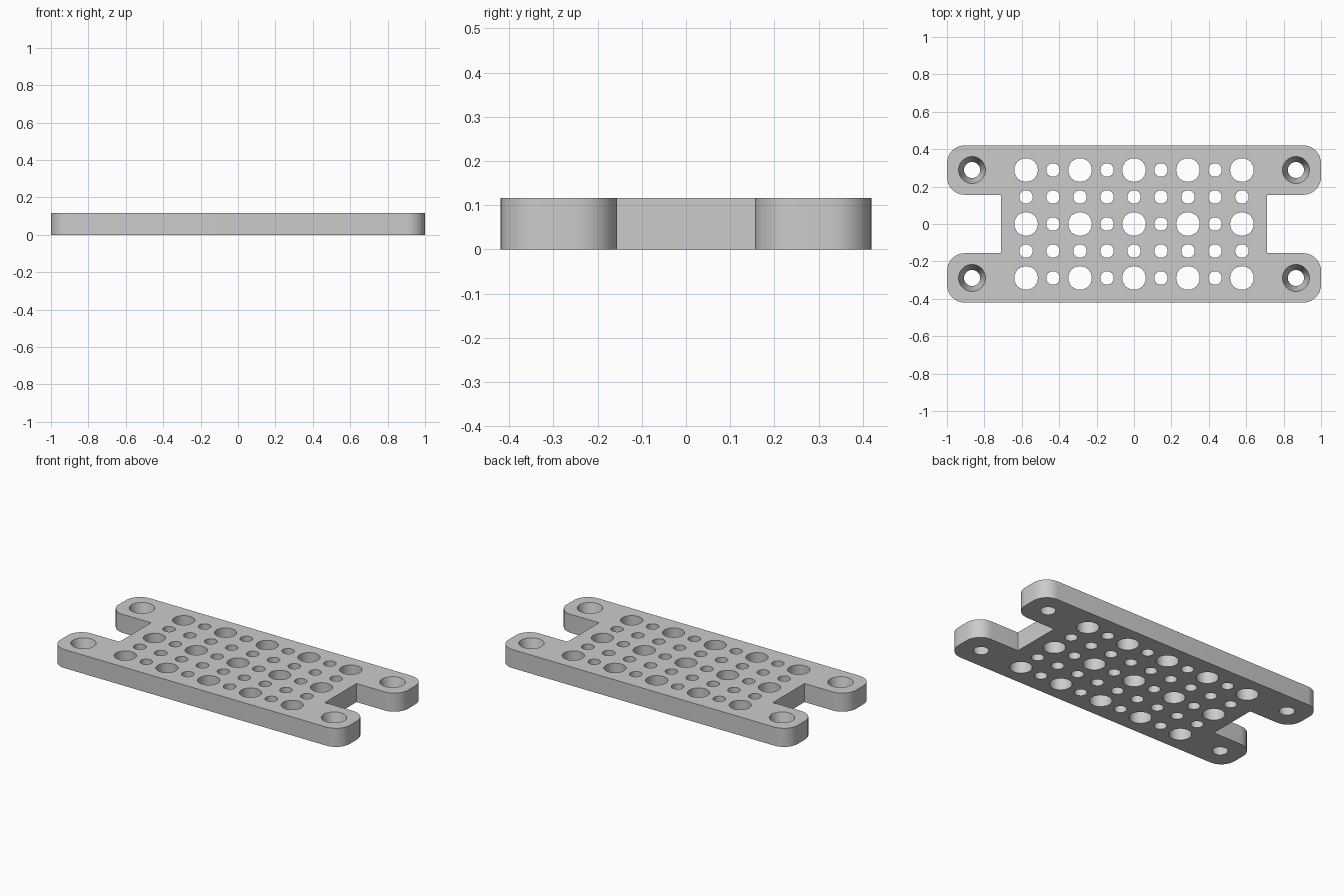
import bpy, bmesh
from math import cos, sin, pi

cube = bpy.data.objects.get("Cube")
if cube:
    bpy.data.objects.remove(cube, do_unlink=True)

THICK = 0.116
PITCH = 0.1443          # spacing of the hole grid
HALF_Y = 0.42
NOTCH_X, NOTCH_Y = 0.71, 0.156
CORNER = 0.095

grey = bpy.data.materials.new("light_grey")
grey.use_nodes = True
colour = (0.6, 0.6, 0.6, 1)
grey.diffuse_color = colour
grey.node_tree.nodes["Principled BSDF"].inputs["Base Color"].default_value = colour


def make_object(name, bm):
    bmesh.ops.recalc_face_normals(bm, faces=bm.faces)
    mesh = bpy.data.meshes.new(name)
    bm.to_mesh(mesh)
    bm.free()
    mesh.materials.append(grey)
    obj = bpy.data.objects.new(name, mesh)
    bpy.context.collection.objects.link(obj)
    return obj


def arc(cx, cy, start):
    """Quarter turn of a rounded corner, anticlockwise from start."""
    return [(cx + CORNER * cos(start + pi / 2 * i / 8),
             cy + CORNER * sin(start + pi / 2 * i / 8)) for i in range(9)]


# Plate outline: right half, then the same half turned around
half = [(NOTCH_X, -NOTCH_Y), (NOTCH_X, NOTCH_Y)]
half += [(x, y) for x, y in reversed(arc(1 - CORNER, NOTCH_Y + CORNER, -pi / 2))][::-1]
half += arc(1 - CORNER, HALF_Y - CORNER, 0)
left = [(-x, y) for x, y in reversed(half[1:])]
lower_left = [(-x, -y) for x, y in half[1:]]
lower_right = [(x, -y) for x, y in reversed(half[1:])]
outline = half[1:] + left + lower_left + lower_right

bm = bmesh.new()
face = bm.faces.new([bm.verts.new((x, y, 0)) for x, y in outline])
side = bmesh.ops.extrude_face_region(bm, geom=[face])
bmesh.ops.translate(bm, vec=(0, 0, THICK),
                    verts=[v for v in side["geom"] if isinstance(v, bmesh.types.BMVert)])
plate = make_object("mounting_plate", bm)

# Cutters for every hole, gathered in one mesh
cut = bmesh.new()
MARGIN = 0.02


def add_hole(x, y, bottom, top):
    """Round hole whose radius goes from bottom to top of the plate."""
    flare = (top - bottom) * MARGIN / THICK
    made = bmesh.ops.create_cone(cut, cap_ends=True, segments=40,
                                 radius1=bottom - flare, radius2=top + flare,
                                 depth=THICK + 2 * MARGIN)
    bmesh.ops.translate(cut, vec=(x, y, THICK / 2), verts=made["verts"])


# Grid of large and small holes
for col in range(-4, 5):
    for row in range(-2, 3):
        radius = 0.063 if col % 2 == 0 and row % 2 == 0 else 0.036
        add_hole(col * PITCH, row * PITCH, radius, radius)

# Tapered screw holes in the four arms
for sx in (-1, 1):
    for sy in (-1, 1):
        add_hole(sx * 6 * PITCH, sy * 2 * PITCH, 0.043, 0.072)

cutter = make_object("hole_cutters", cut)
cutter.hide_render = True

# Cut the holes and discard the cutters
boolean = plate.modifiers.new("holes", 'BOOLEAN')
boolean.operation = 'DIFFERENCE'
boolean.solver = 'EXACT'
boolean.object = cutter
bpy.ops.object.select_all(action='DESELECT')
plate.select_set(True)
bpy.context.view_layer.objects.active = plate
bpy.ops.object.modifier_apply(modifier=boolean.name)
bpy.data.objects.remove(cutter, do_unlink=True)
bpy.ops.object.shade_smooth_by_angle(angle=pi / 6)
